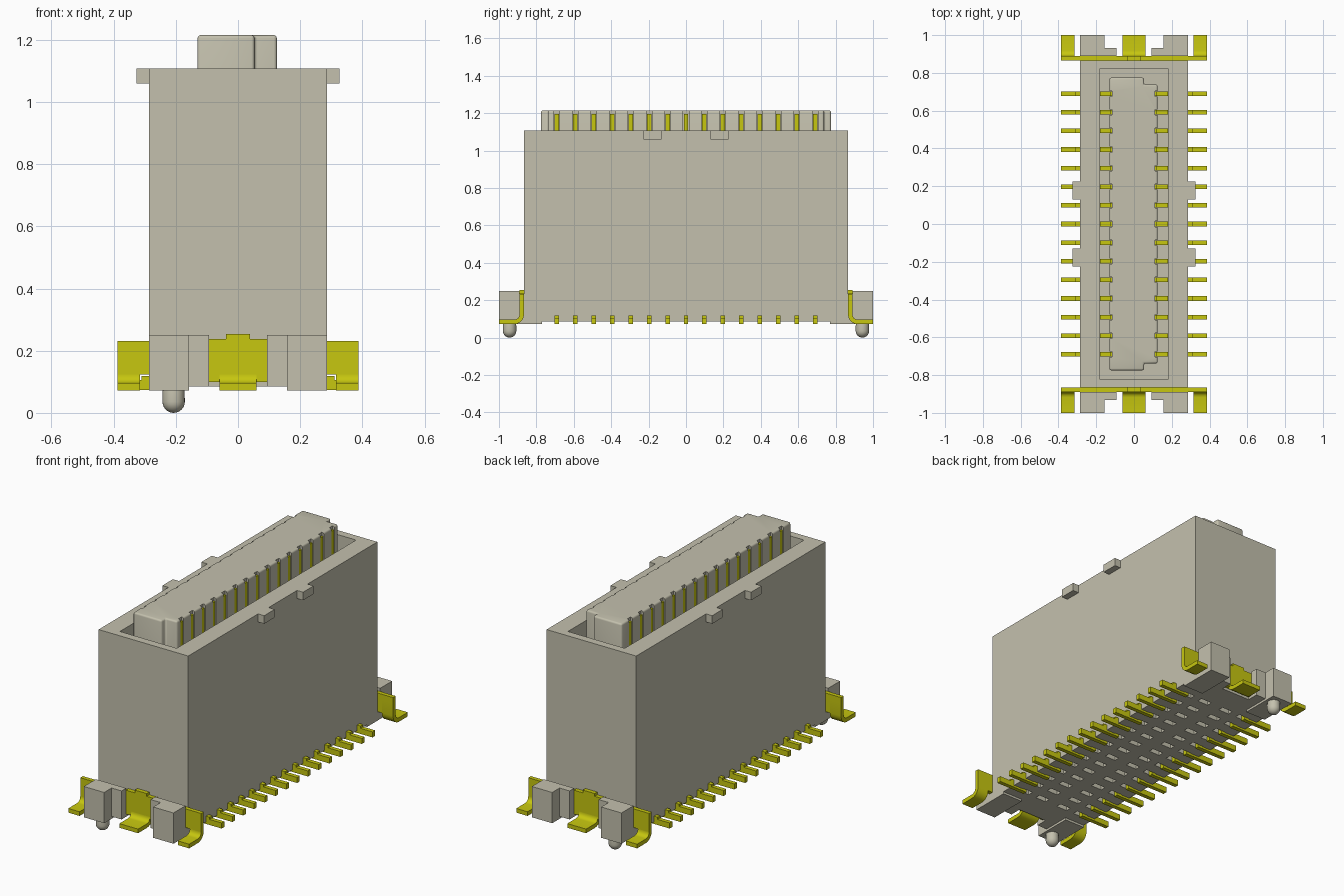
import bpy, bmesh, math
from mathutils import Matrix

cube = bpy.data.objects.get("Cube")
if cube:
    bpy.data.objects.remove(cube, do_unlink=True)


def material(name, rgb):
    m = bpy.data.materials.new(name)
    m.use_nodes = True
    m.diffuse_color = (*rgb, 1)
    m.node_tree.nodes["Principled BSDF"].inputs["Base Color"].default_value = (*rgb, 1)
    return m


BEIGE = material("beige plastic", (0.55, 0.53, 0.42))
GOLD = material("gold metal", (0.57, 0.57, 0.005))
PITCH, COUNT = 0.0986, 15
ROWS = [(i - COUNT // 2) * PITCH for i in range(COUNT)]


def box(bm, x, y, z):
    """Box from three (low, high) ranges, in any order."""
    size = [abs(r[1] - r[0]) for r in (x, y, z)]
    mid = [(r[0] + r[1]) / 2 for r in (x, y, z)]
    bmesh.ops.create_cube(bm, size=1, matrix=Matrix.Translation(mid) @ Matrix.Diagonal((*size, 1)))


def prism(bm, points, offset):
    """Extrude a closed 3D outline along an offset."""
    face = bm.faces.new([bm.verts.new(p) for p in points])
    ext = bmesh.ops.extrude_face_region(bm, geom=[face])["geom"]
    bmesh.ops.translate(bm, verts=[v for v in ext if isinstance(v, bmesh.types.BMVert)], vec=offset)


def finish(name, bm, mat):
    bmesh.ops.recalc_face_normals(bm, faces=bm.faces)
    mesh = bpy.data.meshes.new(name)
    bm.to_mesh(mesh)
    bm.free()
    mesh.materials.append(mat)
    ob = bpy.data.objects.new(name, mesh)
    bpy.context.collection.objects.link(ob)
    return ob


def smooth(ob):
    bpy.ops.object.select_all(action='DESELECT')
    ob.select_set(True)
    bpy.context.view_layer.objects.active = ob
    bpy.ops.object.shade_smooth_by_angle(angle=math.radians(35))


def cut(ob, cutter):
    mod = ob.modifiers.new("cut", 'BOOLEAN')
    mod.operation, mod.solver, mod.object = 'DIFFERENCE', 'EXACT', cutter
    cutter.hide_render = True
    cutter.hide_viewport = True
    cutter.display_type = 'WIRE'


# Housing with a deep mating cavity and shallow slots underneath
FLOOR, RIM, TOP = 0.85, 1.107, 1.215
bm = bmesh.new()
box(bm, (-0.287, 0.287), (-0.865, 0.865), (0.085, RIM))
housing = finish("housing", bm, BEIGE)
bm = bmesh.new()
box(bm, (-0.182, 0.182), (-0.82, 0.82), (FLOOR, RIM + 0.1))
for y in ROWS:
    for s in (-1, 1):
        box(bm, (s * 0.04, s * 0.11), (y - 0.016, y + 0.016), (0, 0.115))
        box(bm, (s * 0.16, s * 0.23), (y - 0.016, y + 0.016), (0, 0.115))
cut(housing, finish("housing_cutter", bm, BEIGE))

# Keyed tongue with contact grooves
outline = [(-0.13, -0.775), (0.053, -0.775), (0.053, -0.738), (0.125, -0.738),
           (0.125, 0.738), (0.053, 0.738), (0.053, 0.775), (-0.13, 0.775)]
bm = bmesh.new()
prism(bm, [(x, y, FLOOR - 0.01) for x, y in outline], (0, 0, TOP - FLOOR + 0.01))
edges = [e for e in bm.edges if max(v.co.z for v in e.verts) > TOP - 0.01]
bmesh.ops.bevel(bm, geom=edges, offset=0.01, segments=3, profile=0.5, affect='EDGES')
tongue = finish("tongue", bm, BEIGE)
smooth(tongue)
bm = bmesh.new()
for y in ROWS:
    box(bm, (0.112, 0.2), (y - 0.015, y + 0.015), (FLOOR, TOP + 0.05))
    box(bm, (-0.117, -0.2), (y - 0.015, y + 0.015), (FLOOR, TOP + 0.05))
cut(tongue, finish("groove_cutter", bm, BEIGE))

# Mating contacts: blade in each groove plus a foot on the cavity floor
bm = bmesh.new()
for y in ROWS:
    w = (y - 0.012, y + 0.012)
    for s, face in ((1, 0.122), (-1, 0.127)):
        box(bm, (s * (face - 0.015), s * face), w, (FLOOR - 0.01, 1.195))
        box(bm, (s * face, s * 0.181), w, (FLOOR - 0.01, FLOOR + 0.025))
finish("mating_contacts", bm, GOLD)

# Solder tails along both long sides
bm = bmesh.new()
for y in ROWS:
    for s in (-1, 1):
        box(bm, (s * 0.2, s * 0.387), (y - 0.012, y + 0.012), (0.073, 0.105))
        box(bm, (s * 0.27, s * 0.31), (y - 0.012, y + 0.012), (0.08, 0.118))
finish("solder_tails", bm, GOLD)

# Grip lugs under the rim
bm = bmesh.new()
for s in (-1, 1):
    for y in (-0.178, 0.178):
        box(bm, (s * 0.28, s * 0.326), (y - 0.048, y + 0.048), (1.06, RIM))
finish("rim_lugs", bm, BEIGE)


def bracket_profile(end, top):
    """L-shaped strip with a rounded bend, in the y-z plane."""
    inner, thick, low = 0.028, 0.024, 0.072
    outer = inner + thick
    cy, cz = 0.866 + outer, low + outer
    arc = [math.pi + k * math.pi / 10 for k in range(6)]
    pts = [(0.866, top)] + [(cy + outer * math.cos(a), cz + outer * math.sin(a)) for a in arc]
    pts += [(1.0, low), (1.0, low + thick)]
    pts += [(cy + inner * math.cos(a), cz + inner * math.sin(a)) for a in reversed(arc)]
    pts += [(0.866 + thick, top)]
    return [(end * y, z) for y, z in pts]


for end, label in ((-1, "front"), (1, "back")):
    # Hold-down bracket with three soldering feet
    bm = bmesh.new()
    for x0, x1, top in ((-0.387, -0.315, 0.2), (-0.06, 0.06, 0.2), (0.315, 0.387, 0.2)):
        prism(bm, [(x0, y, z) for y, z in bracket_profile(end, top)], (x1 - x0, 0, 0))
    plate = (end * 0.866, end * 0.89)
    box(bm, (-0.387, 0.387), plate, (0.124, 0.232))
    box(bm, (-0.095, 0.095), plate, (0.1, 0.238))
    box(bm, (-0.038, 0.038), plate, (0.2, 0.254))
    smooth(finish(label + "_bracket", bm, GOLD))

    # Corner posts, stepped on the inner side, with pads below
    bm = bmesh.new()
    for s in (-1, 1):
        box(bm, (s * 0.157, s * 0.287), (end * 0.89, end), (0.072, 0.25))
        box(bm, (s * 0.093, s * 0.157), (end * 0.89, end * 0.932), (0.085, 0.25))
        box(bm, (s * 0.157, s * 0.287), (end * 0.77, end * 0.89), (0.072, 0.122))
        box(bm, (s * 0.093, s * 0.157), (end * 0.86, end * 0.89), (0.085, 0.122))
    finish(label + "_posts", bm, BEIGE)

    # Round-tipped locating peg
    r = 0.036
    bm = bmesh.new()
    bmesh.ops.create_uvsphere(bm, u_segments=24, v_segments=12, radius=r)
    for v in bm.verts:
        if v.co.z > 0.001:
            v.co.z += 0.05
    bmesh.ops.translate(bm, verts=bm.verts, vec=(-0.207, end * 0.943, r))
    smooth(finish(label + "_peg", bm, BEIGE))
